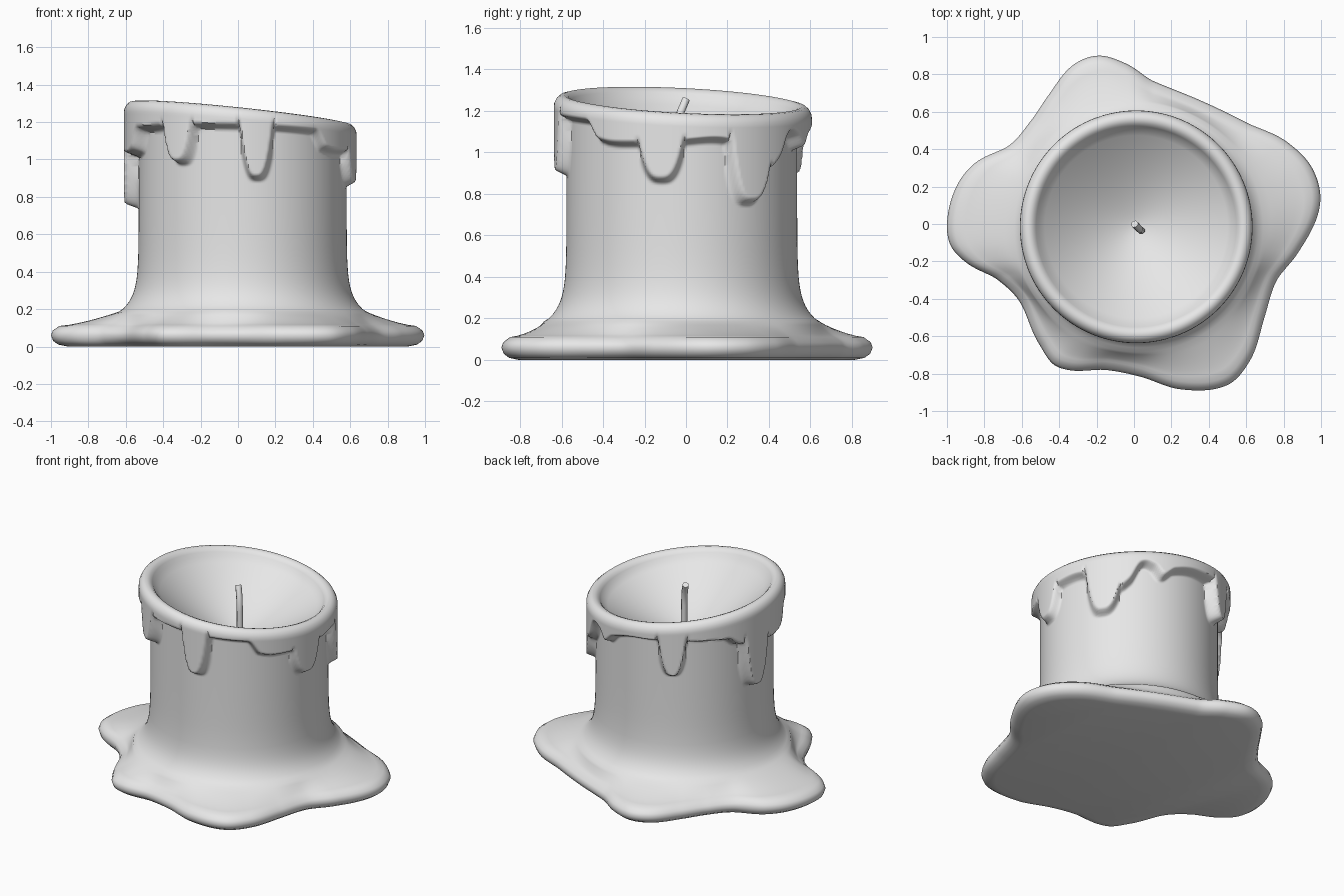
import bpy
import bmesh
from math import sin, cos, radians, degrees, exp, pi

cube = bpy.data.objects.get("Cube")
if cube:
    bpy.data.objects.remove(cube, do_unlink=True)

COLUMNS = 360

# Puddle outline: (angle, radius)
OUTLINE = [(6, 1.0), (17, 1.0), (28, .93), (42, .81), (62, .75), (82, .77), (93, .86),
           (102, .92), (111, .91), (123, .83), (135, .78), (148, .79), (159, .91),
           (168, .97), (180, 1.0), (187, .985), (193, .92), (202, .79), (215, .74),
           (232, .82), (240, .865), (246, .855), (259, .795), (273, .82), (286, .92),
           (300, .995), (310, .96), (324, .86), (338, .82), (350, .89)]

# Lower border of the melted layer: (angle, height)
BORDER = [(0, 1.05), (22, 1.05), (42, .92), (50, .97), (57, 1.09), (64, 1.08), (70, 1.02),
          (78, 1.08), (95, 1.12), (150, 1.12), (158, 1.07), (180, 1.03), (200, 1.05),
          (207, 1.16), (310, 1.15), (318, 1.06), (340, 1.04)]

# Hanging drips: (angle, lowest height, half width in degrees)
DRIPS = [(-10, .865, 11), (33, .76, 11), (117, .89, 9), (172, .75, 10),
         (236, .985, 9), (278, .9, 9)]


def around(points, angle):
    """Smooth closed interpolation of (angle, value) pairs."""
    n = len(points)
    angle = (angle - points[0][0]) % 360 + points[0][0]

    def at(i):
        return points[i % n][0] + 360 * (i // n), points[i % n][1]

    i = max(k for k in range(n) if points[k][0] <= angle)
    (a0, v0), (a1, v1), (a2, v2), (a3, v3) = (at(i + k) for k in (-1, 0, 1, 2))
    h = a2 - a1
    t = (angle - a1) / h
    m1, m2 = (v2 - v0) / (a2 - a0) * h, (v3 - v1) / (a3 - a1) * h
    return (v1 * (2 * t**3 - 3 * t**2 + 1) + m1 * (t**3 - 2 * t**2 + t)
            + v2 * (3 * t**2 - 2 * t**3) + m2 * (t**3 - t**2))


def wax_edge(angle):
    base = around(BORDER, angle)
    z = base
    for centre, low, width in DRIPS:
        d = abs((angle - centre + 180) % 360 - 180) / width
        if d < 1 and low < base:
            z = min(z, low + (base - low) * d**3)
    return z


def smooth(t):
    t = max(0, min(1, t))
    return t * t * (3 - 2 * t)


def column(angle):
    """One vertical strip, from the underside up the wall and down the bowl."""
    a = radians(angle)
    c, s = cos(a), sin(a)
    pts = []

    def add(r, z, cx=0, cy=0):
        pts.append((cx + r * c, cy + r * s, z))

    # Puddle: rounded border, then a gentle rise to the foot
    out = around(OUTLINE, angle)
    for inset, z in ((.09, 0), (.04, .01), (.012, .03), (0, .06), (.01, .085), (.045, .11)):
        add(out - inset, z)
    for k in range(1, 7):
        t = k / 6
        add((out - .045) * (1 - t) + .665 * t, .11 + .075 * t**1.4, .025 * t, -.02 * t)

    # Wall: body below, thicker melted layer above the border
    top = 1.25 - .06 * c - .028 * s
    edge = wax_edge(angle)
    slope = (wax_edge(angle + 1) - wax_edge(angle - 1)) / radians(2) / .6
    heights = [.2 + .02 * k for k in range(10)] + [.4 + .06 * k for k in range(5)]
    heights += [.7 + .01 * k for k in range(36)]
    heights += [1.06 + (top - 1.12) * k / 14 for k in range(15)]
    for z in heights:
        body = .556 + .085 * exp(-(z - .2) / .08)
        w = smooth((z - edge) / (1 + slope * slope) ** .5 / .04 + .5)
        add(body + (.622 - body) * w, z, .025 - .013 * w, -.02 + .005 * w)

    # Rounded rim
    for r, drop in ((.62, .04), (.609, .018), (.592, .004), (.572, 0), (.552, .008),
                    (.536, .025), (.522, .05)):
        add(r, top - drop, .012, -.015)

    # Bowl
    for k in range(1, 16):
        t = 1 - k / 15.5
        add(.522 * t, .92 + (top - .05 - .92) * t**1.5, .012, -.015)
    return pts


def material(name, colour):
    mat = bpy.data.materials.new(name)
    mat.use_nodes = True
    mat.diffuse_color = colour
    mat.node_tree.nodes["Principled BSDF"].inputs["Base Color"].default_value = colour
    return mat


wax = material("pale_wax", (.8, .8, .8, 1))

# Candle body with puddle, drips and bowl
bm = bmesh.new()
strips = [[bm.verts.new(p) for p in column(360 * i / COLUMNS)] for i in range(COLUMNS)]
for i, strip in enumerate(strips):
    after = strips[(i + 1) % COLUMNS]
    for k in range(len(strip) - 1):
        bm.faces.new((strip[k], after[k], after[k + 1], strip[k + 1]))
bm.faces.new([strip[0] for strip in reversed(strips)])
bm.faces.new([strip[-1] for strip in strips])
bmesh.ops.recalc_face_normals(bm, faces=bm.faces)
mesh = bpy.data.meshes.new("candle_body")
bm.to_mesh(mesh)
bm.free()
candle = bpy.data.objects.new("candle_body", mesh)
bpy.context.collection.objects.link(candle)
mesh.materials.append(wax)

# Wick with a bent tip
curve = bpy.data.curves.new("wick", "CURVE")
curve.dimensions = "3D"
curve.bevel_depth = .02
curve.bevel_resolution = 2
curve.use_fill_caps = True
path = ((.04, -.035, .88), (.037, -.034, 1.1), (.03, -.028, 1.19), (.003, 0, 1.255))
spline = curve.splines.new("POLY")
spline.points.add(len(path) - 1)
for point, co in zip(spline.points, path):
    point.co = (*co, 1)
wick = bpy.data.objects.new("wick", curve)
bpy.context.collection.objects.link(wick)
curve.materials.append(wax)

# Smooth shading, wick turned into a mesh
bpy.ops.object.select_all(action="DESELECT")
wick.select_set(True)
bpy.context.view_layer.objects.active = wick
bpy.ops.object.convert(target="MESH")
candle.select_set(True)
bpy.context.view_layer.objects.active = candle
bpy.ops.object.shade_smooth_by_angle(angle=radians(50))
